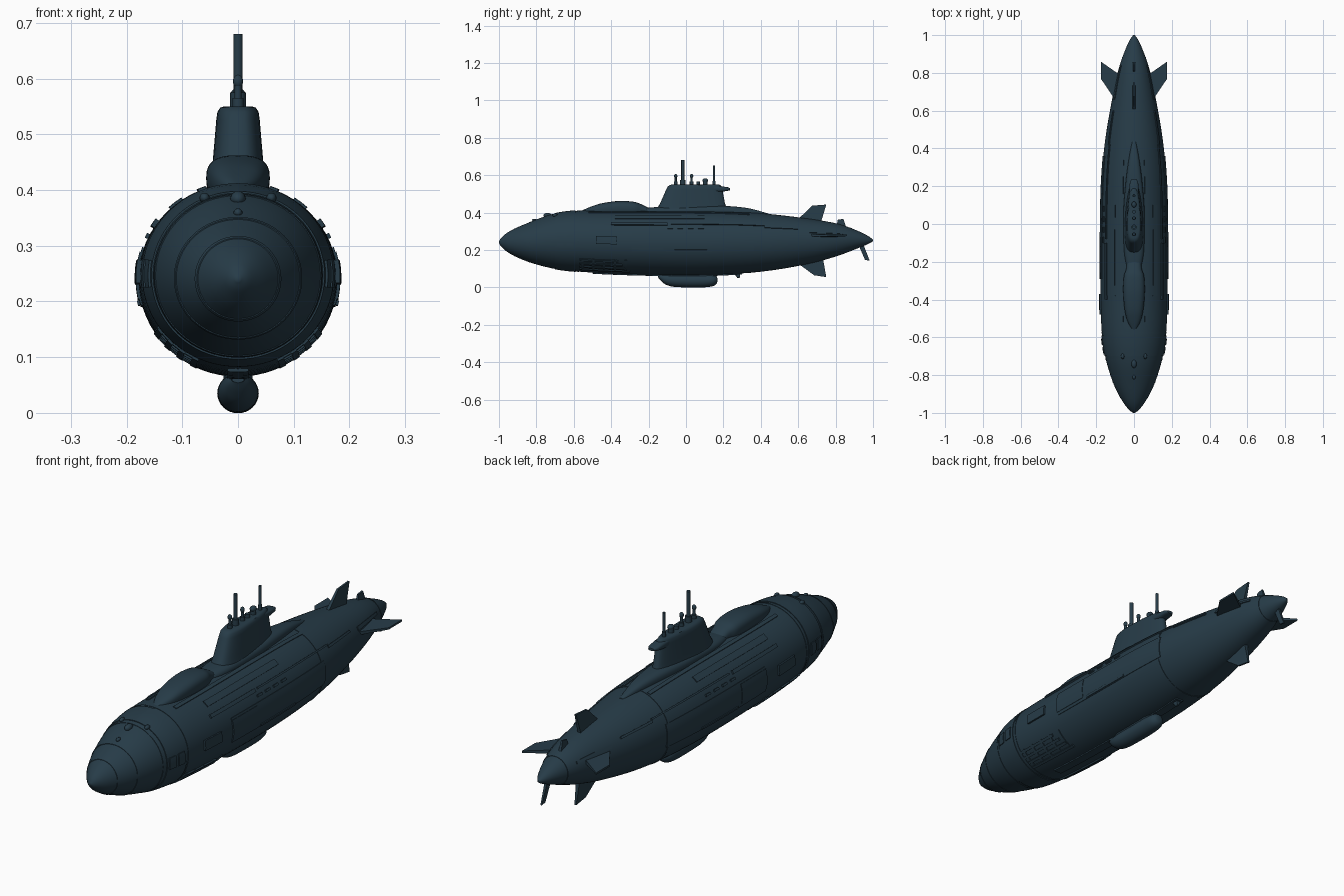
import bpy, bmesh, math
from mathutils import Vector

if "Cube" in bpy.data.objects:
    bpy.data.objects.remove(bpy.data.objects["Cube"])

paint = bpy.data.materials.new("dark navy steel")
paint.use_nodes = True
COLOUR = (0.02, 0.045, 0.065, 1)
paint.diffuse_color = COLOUR
paint.node_tree.nodes["Principled BSDF"].inputs["Base Color"].default_value = COLOUR


def finish(name, bm, angle=35):
    bmesh.ops.recalc_face_normals(bm, faces=bm.faces)
    mesh = bpy.data.meshes.new(name)
    bm.to_mesh(mesh)
    bm.free()
    mesh.materials.append(paint)
    ob = bpy.data.objects.new(name, mesh)
    bpy.context.collection.objects.link(ob)
    bpy.ops.object.select_all(action='DESELECT')
    ob.select_set(True)
    bpy.context.view_layer.objects.active = ob
    bpy.ops.object.shade_smooth_by_angle(angle=math.radians(angle))
    return ob


def skin(name, rings, angle=35):
    """Join closed rings of points into a capped solid."""
    bm = bmesh.new()
    loops = [[bm.verts.new(p) for p in ring] for ring in rings]
    n = len(loops[0])
    for a, b in zip(loops, loops[1:]):
        for i in range(n):
            j = (i + 1) % n
            bm.faces.new((a[i], a[j], b[j], b[i]))
    bm.faces.new(loops[0])
    bm.faces.new(loops[-1])
    return finish(name, bm, angle)


def power(v, e):
    return math.copysign(abs(v) ** e, v)


def loft_y(name, stations, e=1.0, n=32):
    """Stations along y: (y, half width, top z, bottom z)."""
    rings = []
    for y, w, top, low in stations:
        ts = [math.tau * i / n for i in range(n)]
        rings.append([(w * power(math.cos(t), e), y,
                       (top + low) / 2 + (top - low) / 2 * power(math.sin(t), e)) for t in ts])
    return skin(name, rings)


def smooth(stations, steps=5):
    """Catmull-Rom refinement of a station list."""
    pts = [Vector(s) for s in stations]
    pts = [pts[0]] + pts + [pts[-1]]
    out = []
    for a, b, c, d in zip(pts, pts[1:], pts[2:], pts[3:]):
        for k in range(steps):
            t = k / steps
            out.append(b + (c - a) * t / 2 + (a * 2 - b * 5 + c * 4 - d) * t * t / 2
                       + (b * 3 - a - c * 3 + d) * t ** 3 / 2)
    return out + [pts[-1]]


# Main hull
hull = smooth([(-1, .004, .244, .236), (-.985, .025, .268, .215), (-.94, .06, .302, .18),
               (-.85, .107, .343, .139), (-.72, .148, .39, .103), (-.58, .17, .41, .085),
               (-.35, .178, .412, .072), (0, .178, .412, .065), (.25, .171, .407, .072),
               (.45, .152, .392, .09), (.65, .118, .368, .125), (.8, .087, .343, .165),
               (.9, .055, .31, .202), (.97, .025, .277, .23), (1, .004, .255, .247)])
loft_y("hull", hull, n=64)


def hull_point(y, deg, lift):
    for a, b in zip(hull, hull[1:]):
        if y <= b[0]:
            break
    s = a.lerp(b, (y - a[0]) / (b[0] - a[0]))
    t = math.radians(deg)
    return (math.cos(t) * (s[1] + lift), y,
            (s[2] + s[3]) / 2 + math.sin(t) * ((s[2] - s[3]) / 2 + lift))


def plate(name, y0, y1, d0, d1, lift=.004, both=True):
    """Raised plate that follows the hull, on one or both sides."""
    ny = max(2, int((y1 - y0) / .04) + 1)
    nd = max(2, int((d1 - d0) / 5) + 1)
    for side, mirror in (("left", 1), ("right", -1))[:2 if both else 1]:
        rings = []
        for i in range(ny + 1):
            y = y0 + (y1 - y0) * i / ny
            degs = [d0 + (d1 - d0) * k / nd for k in range(nd + 1)]
            ring = [hull_point(y, d, lift) for d in degs]
            ring += [hull_point(y, d, -.006) for d in reversed(degs)]
            rings.append([(x * mirror, yy, z) for x, yy, z in ring])
        skin(f"{name}_{side}", rings, 25)


# Hull seam bands
for y in (-.92, -.84, -.72, -.58, .34, .88):
    plate("seam_band", y, y + .007, 0, 360, .0018, both=False)

# Side panels, rails and hatches
plate("side_belt", -.29, .36, -16, 19, .003)
plate("belt_door", -.29, -.12, -12, 16, .005)
plate("upper_rail", -.4, -.1, 32, 37, .007)
plate("long_rail", -.08, .42, 34, 36.5, .006)
plate("lower_rail", -.1, .14, -15, -12, .007)
plate("shoulder_panel", -.38, .1, 47, 56, .004)
plate("flank_blister", -.48, -.37, -4, 10, .008)
plate("bow_collar", -.7, -.59, -90, 90, .003)
for y in (-.69, -.64):
    plate("bow_hatch", y, y + .035, -8, 10, .007)
for i in range(4):
    plate("flank_vent", -.1 + i * .055, -.07 + i * .055, 25, 28, .006)
plate("stern_rail", .42, .6, 30, 34, .005)
plate("stern_slot", .66, .84, 22, 30, .004)

# Lower bow grilles
for row in range(4):
    d = -66 + row * 9
    plate("grille_bar", -.57, -.3 - .02 * row, d, d + 4, .006)
for i in range(5):
    y = -.56 + i * .058
    plate("grille_rib", y, y + .012, -66, -34, .004)
plate("keel_strip", -.5, .3, 264, 276, .006, both=False)


def ellipsoid(name, centre, size):
    bm = bmesh.new()
    bmesh.ops.create_uvsphere(bm, u_segments=16, v_segments=10, radius=1)
    for v in bm.verts:
        v.co = Vector(c + p * s for c, p, s in zip(centre, v.co, size))
    return finish(name, bm)


# Bow sensor bumps
for x, y, d in ((0, -.74, .014), (0, -.81, .008), (.06, -.7, .009), (-.06, -.7, .009)):
    z = hull_point(y, 90 - 330 * x, 0)[2]
    ellipsoid("bow_bump", (x, y, z), (d, d * 1.6, d))

# Deck hump and casing
loft_y("deck_hump", smooth([(-.56, .012, .41, .39), (-.51, .036, .431, .385), (-.45, .05, .45, .38),
                            (-.36, .057, .462, .38), (-.28, .054, .458, .38),
                            (-.24, .042, .445, .38), (-.2, .036, .425, .38)]), .75)
loft_y("deck_casing", smooth([(-.26, .03, .42, .37), (-.15, .052, .43, .37), (.05, .056, .436, .37),
                              (.2, .046, .436, .37), (.33, .03, .424, .37), (.44, .01, .395, .37)]), .7)
plate("deck_edge", -.52, .34, 66, 71, .004)


# Sail: teardrop sections stacked upward
def teardrop(y0, y1, w, z, n=40):
    ring = []
    for i in range(n):
        t = math.tau * i / n
        u = power(math.cos(t), .8)
        ring.append((w * power(math.sin(t), .7) * (1 - .24 * u),
                     (y0 + y1) / 2 + u * (y1 - y0) / 2, z))
    return ring


skin("sail", [teardrop(*s) for s in (
    (-.165, .225, .05, .4), (-.15, .215, .046, .43), (-.138, .208, .043, .45),
    (-.105, .194, .037, .525), (-.097, .19, .035, .54), (-.085, .182, .03, .548),
    (-.075, .175, .024, .55))], 40)
loft_y("sail_aft_lip", [(.12, .026, .548, .505), (.18, .025, .542, .51),
                        (.222, .022, .536, .516), (.236, .014, .531, .52)], .7)


def rod(name, y, z0, z1, r, x=0):
    bm = bmesh.new()
    bmesh.ops.create_cone(bm, cap_ends=True, segments=16, radius1=r, radius2=r, depth=z1 - z0)
    bmesh.ops.translate(bm, verts=bm.verts, vec=(x, y, (z0 + z1) / 2))
    return finish(name, bm)


# Masts
rod("periscope", -.017, .53, .68, .0085)
rod("periscope_collar", -.017, .53, .575, .014)
for y in (-.055, .03):
    rod("sensor_mast", y, .53, .6, .006)
    rod("sensor_base", y, .53, .565, .01)
    ellipsoid("sensor_head", (0, y, .595), (.009, .009, .012))
rod("short_mast", .065, .53, .565, .01)
rod("snorkel", .103, .53, .57, .012)
ellipsoid("snorkel_head", (0, .103, .572), (.013, .016, .011))
rod("antenna_base", .15, .53, .57, .008)
rod("antenna", .15, .53, .652, .006)

# Keel pod and its neck
loft_y("keel_pod", smooth([(-.15, .008, .066, .054), (-.135, .02, .07, .036), (-.11, .03, .071, .016),
                           (-.07, .036, .071, .004), (0, .037, .071, 0), (.09, .037, .071, 0),
                           (.14, .034, .068, .006), (.162, .022, .06, .018),
                           (.168, .008, .048, .034)]))
loft_y("pod_neck", [(-.15, .012, .08, .055), (-.08, .026, .085, .05),
                    (.1, .026, .085, .05), (.15, .014, .08, .055)], .6)
loft_y("keel_sensor", [(.265, .008, .09, .062), (.275, .01, .09, .05), (.29, .008, .09, .052)], .6)


def fin(name, outline, thick, flat=False, at=0):
    """Tapered fin; outline is (span, y) pairs, thinner at the tip."""
    far = max(abs(s - outline[0][0]) for s, _ in outline)
    rings = []
    for side in (-1, 1):
        ring = []
        for s, y in outline:
            t = side * thick * (1 - .55 * abs(s - outline[0][0]) / far)
            ring.append((s, y, at + t) if flat else (t, y, s))
        rings.append(ring)
    return skin(name, rings, 20)


# Stern fins
fin("upper_fin", [(.33, .59), (.37, .605), (.437, .675), (.443, .75), (.36, .725), (.32, .72)], .009)
fin("lower_fin", [(.16, .59), (.12, .61), (.065, .685), (.055, .75), (.14, .735), (.18, .73)], .009)
for side, m in (("left", 1), ("right", -1)):
    fin(side + "_stern_plane", [(m * .06, .65), (m * .105, .665), (m * .176, .77),
                                (m * .176, .86), (m * .09, .8), (m * .06, .79)], .009, True, .278)
fin("small_top_fin", [(.31, .8), (.362, .812), (.366, .842), (.31, .86)], .008)
fin("tail_skeg", [(.245, .915), (.21, .93), (.147, .957), (.143, .982), (.22, .952), (.25, .95)], .007)
